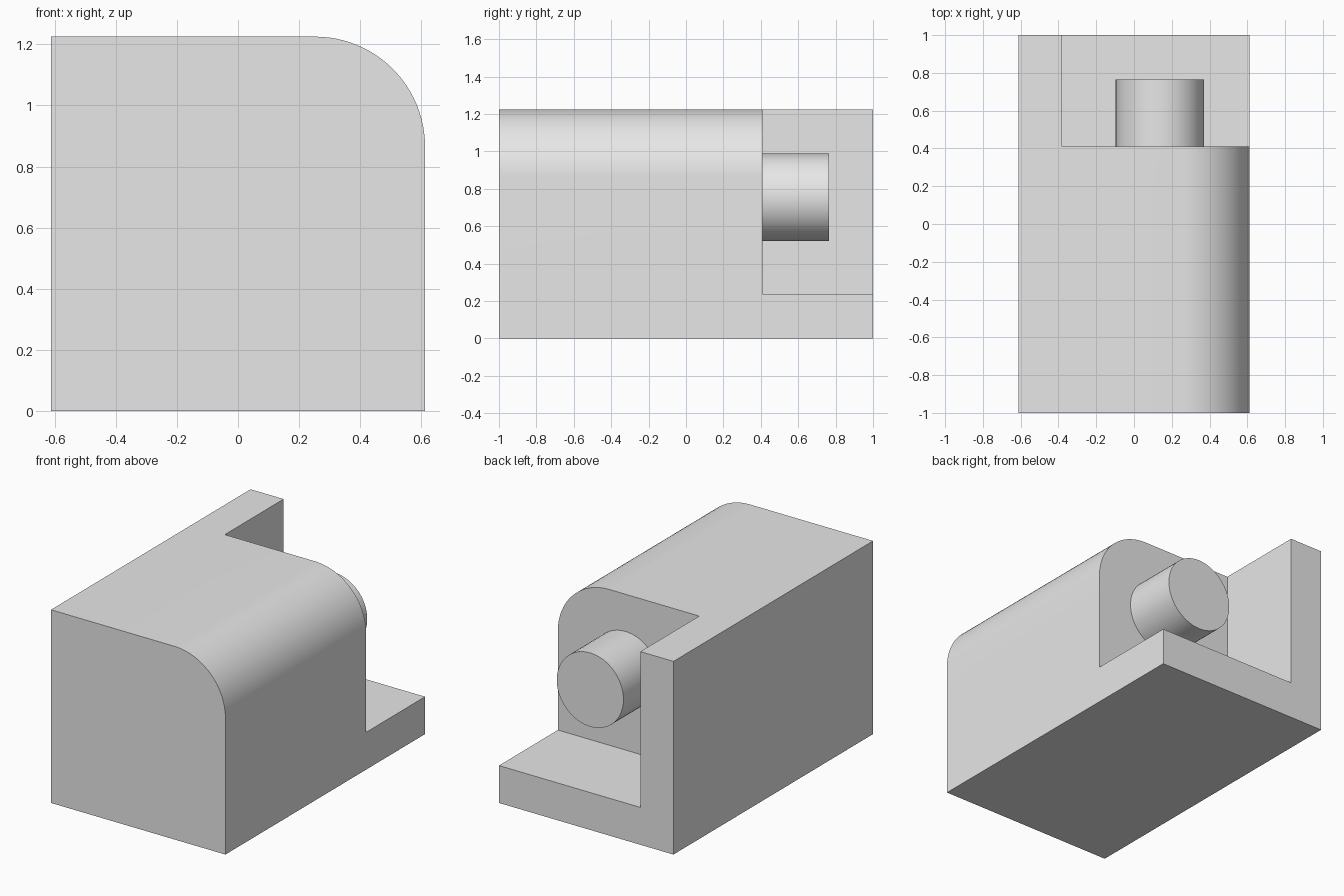
import bpy
import bmesh
import math

cube = bpy.data.objects.get("Cube")
if cube:
    bpy.data.objects.remove(cube, do_unlink=True)

HALF_W, HEIGHT, HALF_L = 0.612, 1.225, 1.0
RADIUS = 0.36
STEP_Y, WALL_X, LEDGE_Z = 0.41, -0.38, 0.237

grey = bpy.data.materials.new("light grey")
grey.use_nodes = True
grey.diffuse_color = (0.8, 0.8, 0.8, 1)
grey.node_tree.nodes["Principled BSDF"].inputs["Base Color"].default_value = (0.8, 0.8, 0.8, 1)


def prism(name, profile, y0, y1):
    """Extrude an (x, z) outline along y."""
    bm = bmesh.new()
    face = bm.faces.new([bm.verts.new((x, y0, z)) for x, z in profile])
    extruded = bmesh.ops.extrude_face_region(bm, geom=[face])["geom"]
    moved = [v for v in extruded if isinstance(v, bmesh.types.BMVert)]
    bmesh.ops.translate(bm, verts=moved, vec=(0, y1 - y0, 0))
    bmesh.ops.recalc_face_normals(bm, faces=bm.faces)
    mesh = bpy.data.meshes.new(name)
    bm.to_mesh(mesh)
    bm.free()
    mesh.materials.append(grey)
    obj = bpy.data.objects.new(name, mesh)
    bpy.context.collection.objects.link(obj)
    return obj


def arc(cx, cz, r, start, end, steps):
    angles = [math.radians(start + (end - start) * i / steps) for i in range(steps + 1)]
    return [(cx + r * math.cos(a), cz + r * math.sin(a)) for a in angles]


def select_only(obj):
    bpy.ops.object.select_all(action="DESELECT")
    obj.select_set(True)
    bpy.context.view_layer.objects.active = obj


# Block with one rounded top edge
outline = [(-HALF_W, 0), (HALF_W, 0)]
outline += arc(HALF_W - RADIUS, HEIGHT - RADIUS, RADIUS, 0, 90, 24)
outline += [(-HALF_W, HEIGHT)]
block = prism("block", outline, -HALF_L, HALF_L)

# Rear corner notch, leaving a side wall and a ledge
notch = prism("notch_cutter", [(WALL_X, LEDGE_Z), (1, LEDGE_Z), (1, 2), (WALL_X, 2)], STEP_Y, 2)
notch.hide_render = True
cut = block.modifiers.new("notch", "BOOLEAN")
cut.operation = "DIFFERENCE"
cut.solver = "EXACT"
cut.object = notch
select_only(block)
bpy.ops.object.modifier_apply(modifier=cut.name)
bpy.data.objects.remove(notch, do_unlink=True)

# Round pin standing out of the notch face
pin = prism("pin", arc(0.137, 0.755, 0.234, 0, 360, 64)[:-1], STEP_Y - 0.02, 0.765)

for part in (block, pin):
    select_only(part)
    bpy.ops.object.shade_smooth_by_angle(angle=math.radians(30))
